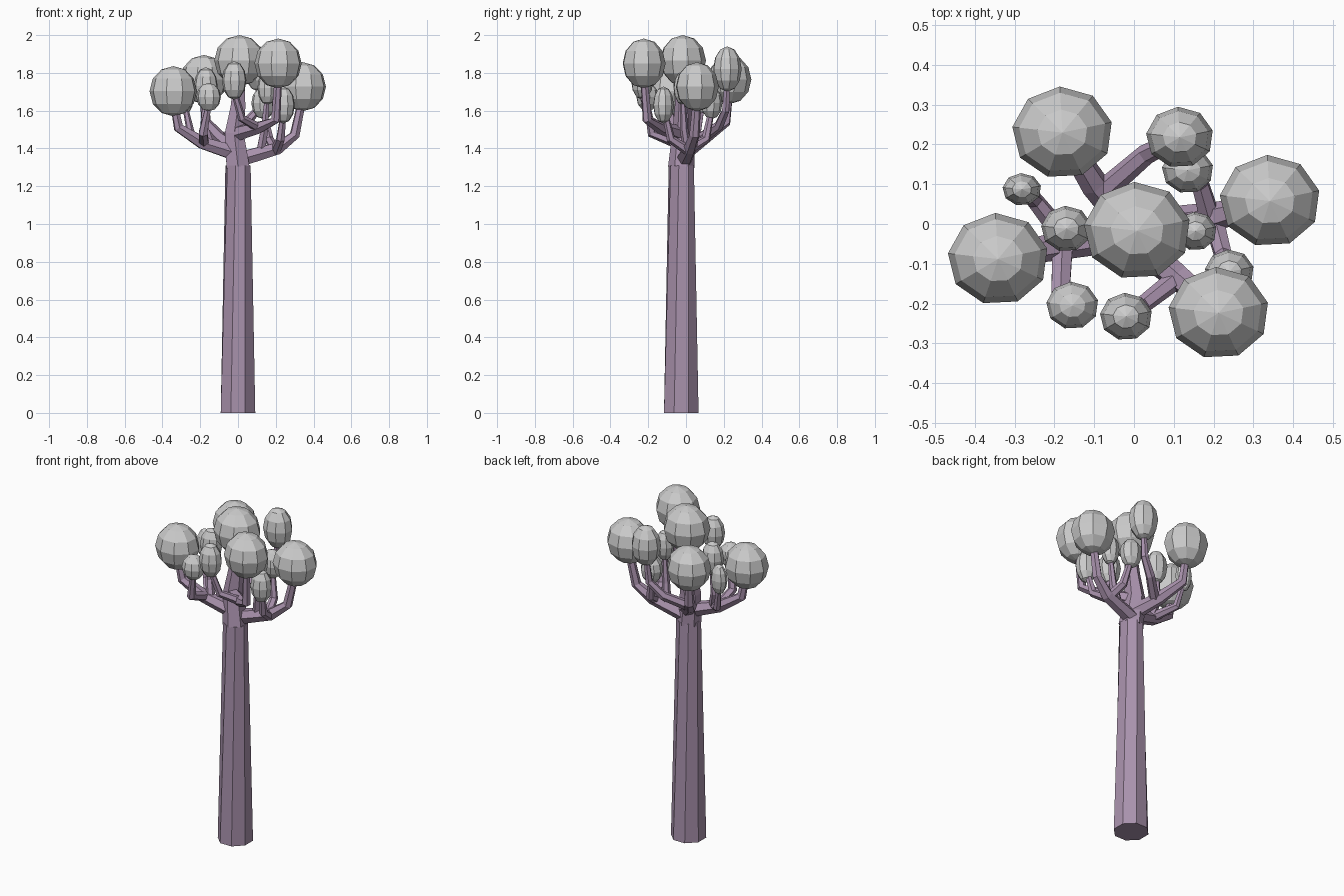
import bpy, bmesh, math
from mathutils import Vector

bark = bpy.data.materials.new("bark")
bark.diffuse_color = (0.40, 0.29, 0.42, 1)


def finish(bm, name, mat=None):
    bmesh.ops.recalc_face_normals(bm, faces=bm.faces[:])
    me = bpy.data.meshes.new(name)
    bm.to_mesh(me)
    bm.free()
    ob = bpy.data.objects.new(name, me)
    bpy.context.collection.objects.link(ob)
    if mat:
        me.materials.append(mat)
    return ob


def tube(name, pts, sides=6, twist=0.0):
    """Faceted limb through (x, y, z, radius) points."""
    bm = bmesh.new()
    p = [Vector(q[:3]) for q in pts]
    rings, normal = [], Vector((1, 0, 0))
    for i, q in enumerate(pts):
        a, b = p[max(i - 1, 0)], p[min(i + 1, len(p) - 1)]
        t = (b - a).normalized()
        if i == 0 and abs(t.x) > 0.8:
            normal = Vector((0, 0, 1))
        normal = (normal - t * normal.dot(t)).normalized()
        side = t.cross(normal)
        ring = []
        for k in range(sides):
            w = 2 * math.pi * (k + 0.5) / sides + twist * i
            ring.append(bm.verts.new(p[i] + q[3] * (normal * math.cos(w) + side * math.sin(w))))
        rings.append(ring)
    for r, s in zip(rings, rings[1:]):
        for k in range(sides):
            j = (k + 1) % sides
            bm.faces.new((r[k], r[j], s[j], s[k]))
    bm.faces.new(rings[0][::-1])
    bm.faces.new(rings[-1])
    return finish(bm, name, bark)


def leaf_ball(name, c, r):
    """Low-poly ellipsoid of foliage."""
    bm = bmesh.new()
    bmesh.ops.create_uvsphere(bm, u_segments=9, v_segments=6, radius=1)
    for v in bm.verts:
        x, y = v.co.x, v.co.y
        a = math.radians(83)
        v.co = Vector(((x * math.cos(a) - y * math.sin(a)) * r[0] + c[0],
                       (x * math.sin(a) + y * math.cos(a)) * r[1] + c[1],
                       v.co.z * r[2] + c[2]))
    finish(bm, name)


# trunk and central stem
tube("trunk", [(0, -0.025, 0, 0.099), (0, -0.025, 1.31, 0.068)], 8, 0.2)
tube("central_stem", [(0, -0.025, 1.30, 0.070), (-0.02, -0.015, 1.48, 0.058),
                      (0, -0.015, 1.62, 0.045), (0.01, -0.017, 1.80, 0.03)])

# main limbs
tube("left_limb", [(0, -0.02, 1.37, 0.045), (-0.19, -0.055, 1.43, 0.036),
                   (-0.315, -0.08, 1.51, 0.028), (-0.342, -0.088, 1.65, 0.02)])
tube("right_limb", [(0, -0.01, 1.34, 0.045), (0.21, 0.02, 1.40, 0.036),
                    (0.30, 0.045, 1.47, 0.028), (0.34, 0.058, 1.66, 0.022)])
tube("front_limb", [(0, -0.04, 1.48, 0.042), (0.11, -0.135, 1.51, 0.034),
                    (0.20, -0.205, 1.55, 0.026), (0.213, -0.222, 1.77, 0.02)])
tube("back_limb", [(0, -0.01, 1.38, 0.045), (-0.10, 0.10, 1.46, 0.036),
                   (-0.17, 0.21, 1.54, 0.028), (-0.18, 0.23, 1.70, 0.02)])

# thin side branches
twigs = [
    [(-0.08, 0.08, 1.45, 0.03), (0.03, 0.175, 1.52, 0.026), (0.10, 0.21, 1.60, 0.022), (0.115, 0.218, 1.76, 0.015)],
    [(-0.18, -0.05, 1.43, 0.03), (-0.185, -0.18, 1.48, 0.026), (-0.155, -0.205, 1.63, 0.016)],
    [(-0.17, -0.04, 1.43, 0.028), (-0.25, 0.06, 1.48, 0.022), (-0.282, 0.087, 1.63, 0.014)],
    [(-0.15, -0.045, 1.42, 0.026), (-0.18, -0.015, 1.52, 0.022), (-0.17, -0.012, 1.68, 0.016)],
    [(0.19, 0.02, 1.40, 0.028), (0.165, 0.105, 1.45, 0.024), (0.135, 0.135, 1.60, 0.016)],
    [(0.20, 0.01, 1.39, 0.028), (0.225, -0.08, 1.45, 0.024), (0.24, -0.11, 1.58, 0.016)],
    [(0.11, -0.135, 1.51, 0.026), (0.02, -0.205, 1.56, 0.022), (-0.02, -0.233, 1.70, 0.016)],
    [(0.12, 0.01, 1.38, 0.026), (0.14, -0.01, 1.50, 0.022), (0.155, -0.018, 1.68, 0.014)],
]
for i, path in enumerate(twigs):
    tube(f"twig_{i + 1}", path)

# foliage: centre and radii
balls = [
    ((0.008, -0.017, 1.865), (0.135, 0.123, 0.135)),
    ((-0.18, 0.23, 1.765), (0.127, 0.116, 0.13)),
    ((0.342, 0.058, 1.727), (0.127, 0.116, 0.13)),
    ((-0.342, -0.088, 1.703), (0.127, 0.116, 0.133)),
    ((0.213, -0.224, 1.85), (0.127, 0.116, 0.132)),
    ((0.115, 0.218, 1.82), (0.085, 0.077, 0.12)),
    ((0.135, 0.135, 1.64), (0.065, 0.058, 0.085)),
    ((-0.282, 0.087, 1.67), (0.049, 0.041, 0.09)),
    ((-0.17, -0.012, 1.73), (0.064, 0.058, 0.1)),
    ((0.155, -0.018, 1.72), (0.053, 0.049, 0.09)),
    ((-0.155, -0.205, 1.672), (0.066, 0.06, 0.075)),
    ((-0.02, -0.233, 1.76), (0.066, 0.06, 0.102)),
    ((0.24, -0.12, 1.63), (0.062, 0.056, 0.098)),
]
for i, (c, r) in enumerate(balls):
    leaf_ball(f"foliage_{i + 1}", c, r)
